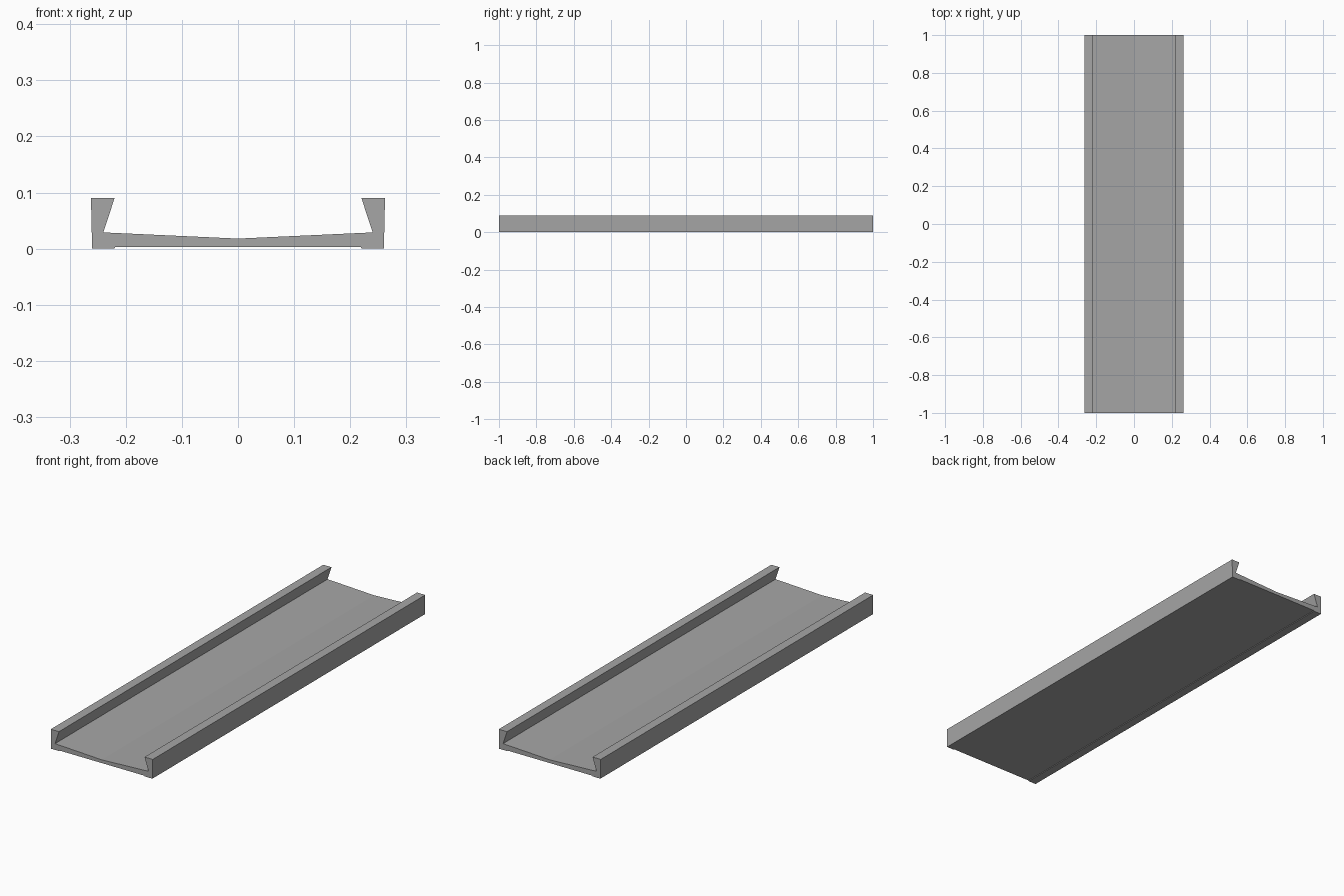
import bpy
import bmesh
from mathutils import Vector

cube = bpy.data.objects.get("Cube")
if cube:
    bpy.data.objects.remove(cube, do_unlink=True)

# Plain grey material
grey = bpy.data.materials.new("plain_grey")
grey.use_nodes = True
colour = (0.38, 0.38, 0.38, 1)
grey.diffuse_color = colour
grey.node_tree.nodes["Principled BSDF"].inputs["Base Color"].default_value = colour

# Half cross-section (x, z): shallow V floor, undercut side lip, foot rail
half = [(0, 0.018), (0.24, 0.029), (0.22, 0.09), (0.262, 0.09),
        (0.26, 0), (0.22, 0), (0.219, 0.003), (0, 0.003)]
profile = half + [(-x, z) for x, z in reversed(half[1:-1])]

# Extrude the mirrored section along the length
bm = bmesh.new()
end = bm.faces.new([bm.verts.new((x, -1, z)) for x, z in profile])
result = bmesh.ops.extrude_face_region(bm, geom=[end], use_keep_orig=True)
far = [v for v in result["geom"] if isinstance(v, bmesh.types.BMVert)]
bmesh.ops.translate(bm, verts=far, vec=Vector((0, 2, 0)))
bmesh.ops.recalc_face_normals(bm, faces=bm.faces[:])

mesh = bpy.data.meshes.new("channel_tray")
bm.to_mesh(mesh)
bm.free()
mesh.materials.append(grey)
tray = bpy.data.objects.new("channel_tray", mesh)
bpy.context.collection.objects.link(tray)
